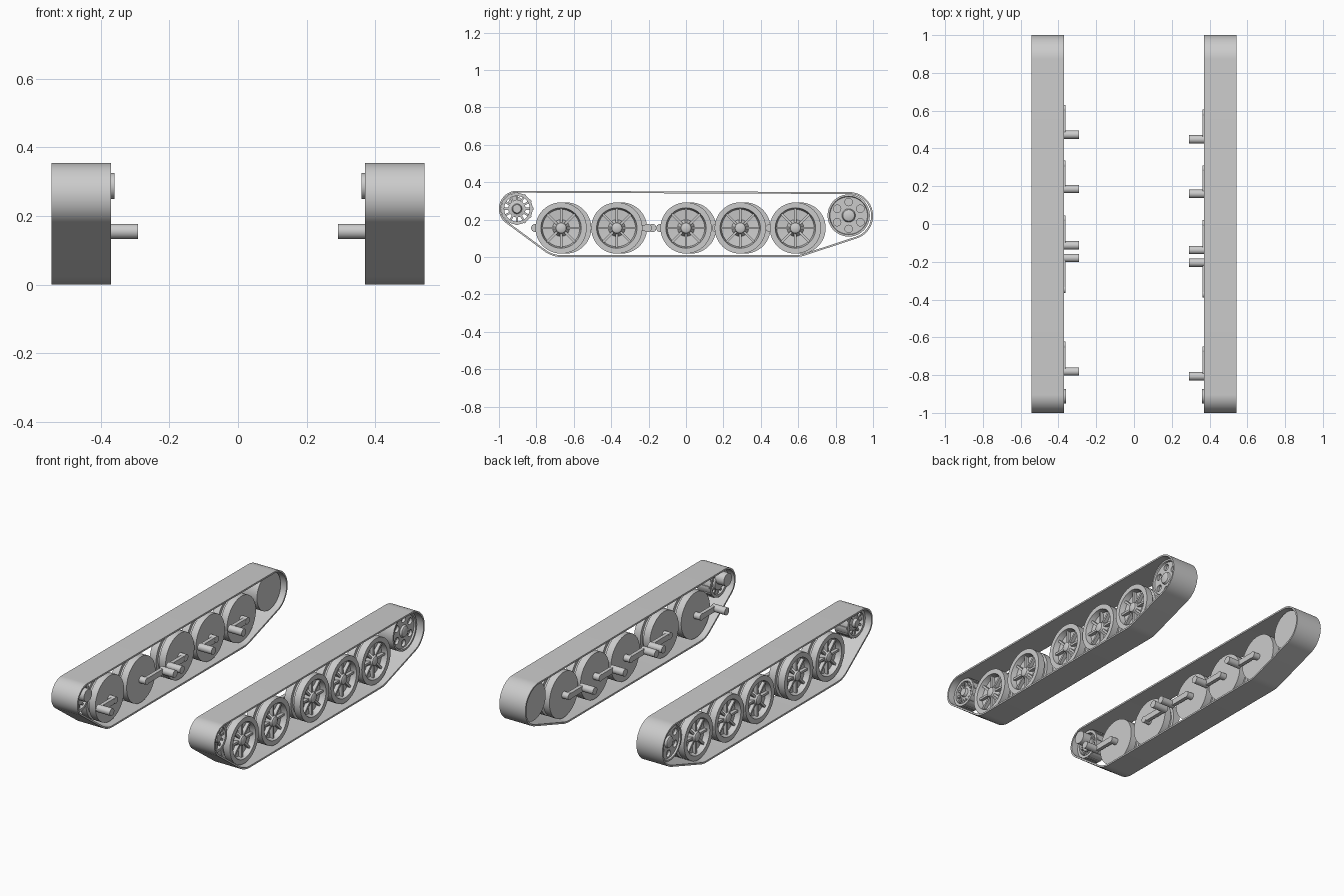
import bpy, bmesh
from math import sin, cos, pi, radians
from mathutils import Matrix, Vector
from mathutils.geometry import convex_hull_2d

cube = bpy.data.objects.get("Cube")
if cube:
    bpy.data.objects.remove(cube, do_unlink=True)

grey = bpy.data.materials.new("plain_grey")
grey.use_nodes = True
grey.diffuse_color = (0.6, 0.6, 0.6, 1)
grey.node_tree.nodes["Principled BSDF"].inputs["Base Color"].default_value = grey.diffuse_color

MID = 0.457          # x of the wheel centre line
HALF = 0.053         # half width of a wheel
WHEEL_R, WHEEL_Z = 0.137, 0.155


def finish(name, bm, side, origin=(0, 0, 0)):
    """Place a part built for the +x side, mirrored when side is -1."""
    bmesh.ops.translate(bm, verts=bm.verts, vec=origin)
    bmesh.ops.scale(bm, verts=bm.verts, vec=(side, 1, 1))
    bmesh.ops.recalc_face_normals(bm, faces=bm.faces)
    mesh = bpy.data.meshes.new(name)
    bm.to_mesh(mesh)
    bm.free()
    obj = bpy.data.objects.new(name, mesh)
    bpy.context.collection.objects.link(obj)
    mesh.materials.append(grey)
    mesh.shade_smooth()
    mesh.set_sharp_from_angle(angle=radians(30))
    return obj


def lathe(bm, profile, steps=48):
    """Spin (x, radius) points around the x axis."""
    verts = [bm.verts.new((x, 0, r)) for x, r in profile]
    edges = [bm.edges.new(pair) for pair in zip(verts, verts[1:])]
    bmesh.ops.spin(bm, geom=verts + edges, cent=(0, 0, 0), axis=(1, 0, 0),
                   angle=2 * pi, steps=steps, use_merge=True)
    bmesh.ops.remove_doubles(bm, verts=bm.verts, dist=0.00005)


def cylinder(bm, x0, x1, r, y=0, z=0, segments=24):
    place = Matrix.Translation(((x0 + x1) / 2, y, z)) @ Matrix.Rotation(pi / 2, 4, 'Y')
    bmesh.ops.create_cone(bm, cap_ends=True, segments=segments, radius1=r,
                          radius2=r, depth=x1 - x0, matrix=place)


def spokes(bm, count, x0, x1, r0, r1, width):
    for i in range(count):
        place = (Matrix.Rotation(2 * pi * i / count, 4, 'X')
                 @ Matrix.Translation(((x0 + x1) / 2, 0, (r0 + r1) / 2))
                 @ Matrix.Diagonal((x1 - x0, width, r1 - r0, 1)))
        bmesh.ops.create_cube(bm, size=1, matrix=place)


def track_loop(shrink):
    """Belt outline wrapped around the end wheels and the ground wheels."""
    rounds = [(-0.904, 0.258, 0.096), (-0.665, 0.155, 0.155),
              (0.585, 0.155, 0.155), (0.873, 0.22, 0.127)]
    pts = [Vector((y + (r - shrink) * cos(a), z + (r - shrink) * sin(a)))
           for y, z, r in rounds for a in (2 * pi * i / 64 for i in range(64))]
    return [pts[i] for i in convex_hull_2d(pts)]


def build_track(side, label):
    bm = bmesh.new()
    edges = []
    for shrink in (0, 0.01):
        vs = [bm.verts.new((0.37, p.x, p.y)) for p in track_loop(shrink)]
        edges += [bm.edges.new((v, vs[i - 1])) for i, v in enumerate(vs)]
    bmesh.ops.triangle_fill(bm, edges=edges, use_beauty=True)
    geom = bmesh.ops.extrude_face_region(bm, geom=bm.faces[:])["geom"]
    bmesh.ops.translate(bm, vec=(0.173, 0, 0),
                        verts=[v for v in geom if isinstance(v, bmesh.types.BMVert)])
    finish(label + "_track_belt", bm, side)


def build_road_wheel(side, name, y):
    # double rim with a groove, flat inside face and a dished outside
    bm = bmesh.new()
    lathe(bm, [(-HALF, 0), (-HALF, WHEEL_R), (-0.01, WHEEL_R), (-0.01, 0.118),
               (0.01, 0.118), (0.01, WHEEL_R), (HALF, WHEEL_R), (HALF, 0.108),
               (0.02, 0.1), (0.015, 0.045), (0.035, 0.032), (0.048, 0.027),
               (HALF, 0.018), (HALF, 0)])
    spokes(bm, 8, 0.01, 0.038, 0.025, 0.105, 0.013)
    finish(name, bm, side, (MID, y, WHEEL_Z))


def build_arm(side, name, y, reach):
    # rounded swing arm, wheel stub and body pivot pin
    bm = bmesh.new()
    cylinder(bm, 0.362, 0.41, 0.02, y, WHEEL_Z)
    cylinder(bm, 0.292, 0.385, 0.022, y + reach, WHEEL_Z)
    place = (Matrix.Translation((0.374, y + reach / 2, WHEEL_Z))
             @ Matrix.Diagonal((0.022, abs(reach), 0.034, 1)))
    bmesh.ops.create_cube(bm, size=1, matrix=place)
    finish(name, bm, side)


def build_sprocket(side, label):
    # open drive wheel: rim, spokes, hub and small lobes
    bm = bmesh.new()
    lathe(bm, [(-0.045, 0.068), (-0.045, 0.084), (0.045, 0.084),
               (0.045, 0.068), (-0.045, 0.068)])
    lathe(bm, [(-0.045, 0), (-0.045, 0.042), (0.03, 0.046), (0.035, 0.027),
               (0.05, 0.022), (0.05, 0)])
    spokes(bm, 12, -0.035, 0.035, 0.038, 0.072, 0.011)
    spokes(bm, 12, -0.04, 0.04, 0.08, 0.088, 0.014)
    finish(label + "_drive_sprocket", bm, side, (MID, -0.904, 0.258))
    # final drive stub on the inside
    bm = bmesh.new()
    cylinder(bm, 0.36, 0.42, 0.038, -0.912, 0.287, 32)
    finish(label + "_drive_stub", bm, side)


def build_idler(side, label):
    # dished wheel with six round pockets
    origin = (MID, 0.87, 0.222)
    bm = bmesh.new()
    lathe(bm, [(-HALF, 0), (-HALF, 0.113), (0.045, 0.113), (0.045, 0.103),
               (0.035, 0.1), (0.035, 0.036), (0.046, 0.031), (0.05, 0.024), (0.05, 0)])
    idler = finish(label + "_idler_wheel", bm, side, origin)
    bm = bmesh.new()
    for i in range(6):
        a = 2 * pi * (i + 0.5) / 6
        cylinder(bm, 0.018, 0.06, 0.02, 0.072 * cos(a), 0.072 * sin(a))
    cutter = finish("pocket_cutter", bm, side, origin)
    cutter.hide_render = True
    mod = idler.modifiers.new("pockets", 'BOOLEAN')
    mod.operation, mod.object, mod.solver = 'DIFFERENCE', cutter, 'EXACT'
    deps = bpy.context.evaluated_depsgraph_get()
    idler.data = bpy.data.meshes.new_from_object(idler.evaluated_get(deps))
    idler.modifiers.clear()
    bpy.data.objects.remove(cutter, do_unlink=True)
    idler.data.set_sharp_from_angle(angle=radians(30))


# wheel position and the reach of its arm along the body
WHEELS = [(-0.668, -0.138), (-0.37, 0.165), (0.0, -0.138), (0.29, -0.13), (0.585, -0.137)]

for side, label, shift in ((1, "left", 0), (-1, "right", 0.025)):
    build_track(side, label)
    build_sprocket(side, label)
    build_idler(side, label)
    for n, (y, reach) in enumerate(WHEELS, 1):
        build_road_wheel(side, f"{label}_road_wheel_{n}", y + shift)
        build_arm(side, f"{label}_swing_arm_{n}", y + shift, reach)
